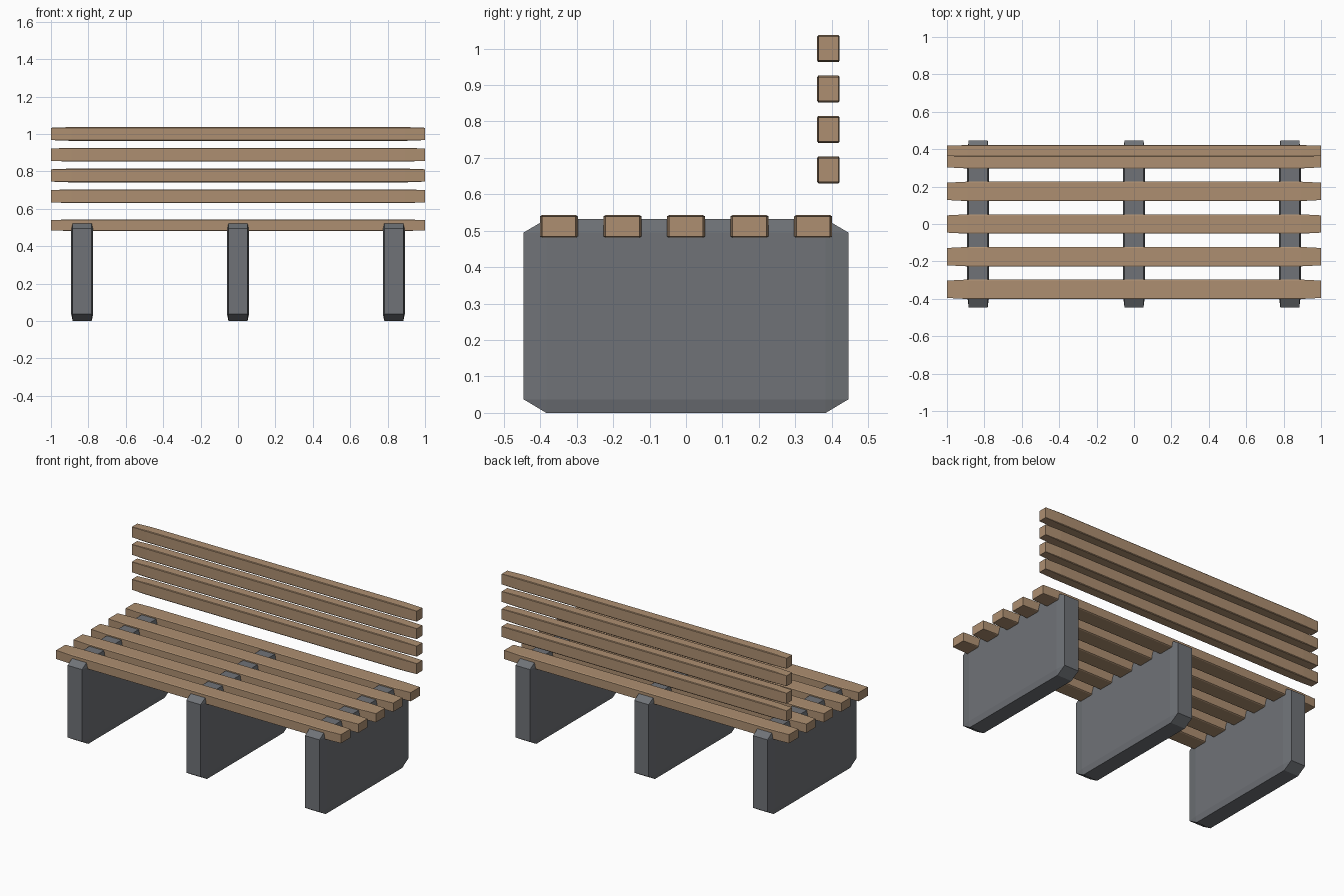
import bpy, bmesh
from mathutils import Matrix, Vector

if "Cube" in bpy.data.objects:
    bpy.data.objects.remove(bpy.data.objects["Cube"])


def make_material(name, rgb):
    mat = bpy.data.materials.new(name)
    mat.use_nodes = True
    color = (*rgb, 1)
    mat.diffuse_color = color
    mat.node_tree.nodes["Principled BSDF"].inputs["Base Color"].default_value = color
    return mat


def chamfered_block(name, center, half, chamfer, mat):
    """Unit cube chamfered first and stretched after, so the chamfer follows each side's length."""
    bm = bmesh.new()
    bmesh.ops.create_cube(bm, size=2)
    bmesh.ops.bevel(bm, geom=bm.edges[:], offset=chamfer, segments=1,
                    affect='EDGES', clamp_overlap=True)
    bmesh.ops.transform(bm, matrix=Matrix.Diagonal((*half, 1)), verts=bm.verts)
    mesh = bpy.data.meshes.new(name)
    bm.to_mesh(mesh)
    bm.free()
    mesh.materials.append(mat)
    obj = bpy.data.objects.new(name, mesh)
    obj.location = Vector(center)
    bpy.context.collection.objects.link(obj)
    return obj


wood = make_material("wood", (0.42, 0.275, 0.165))
concrete = make_material("grey concrete", (0.16, 0.17, 0.185))

# Three solid slab legs
for side, x in (("right", -0.833), ("middle", 0), ("left", 0.833)):
    chamfered_block(f"{side}_leg", (x, 0, 0.266), (0.059, 0.446, 0.266), 0.14, concrete)

# Five seat slats sunk into the leg tops
for i in range(5):
    chamfered_block(f"seat_slat_{i + 1}", (0, (i - 2) * 0.1745, 0.512),
                    (1, 0.052, 0.031), 0.11, wood)

# Four floating backrest slats
for i in range(4):
    chamfered_block(f"back_slat_{i + 1}", (0, 0.391, 0.667 + i * 0.111),
                    (1, 0.031, 0.037), 0.11, wood)
